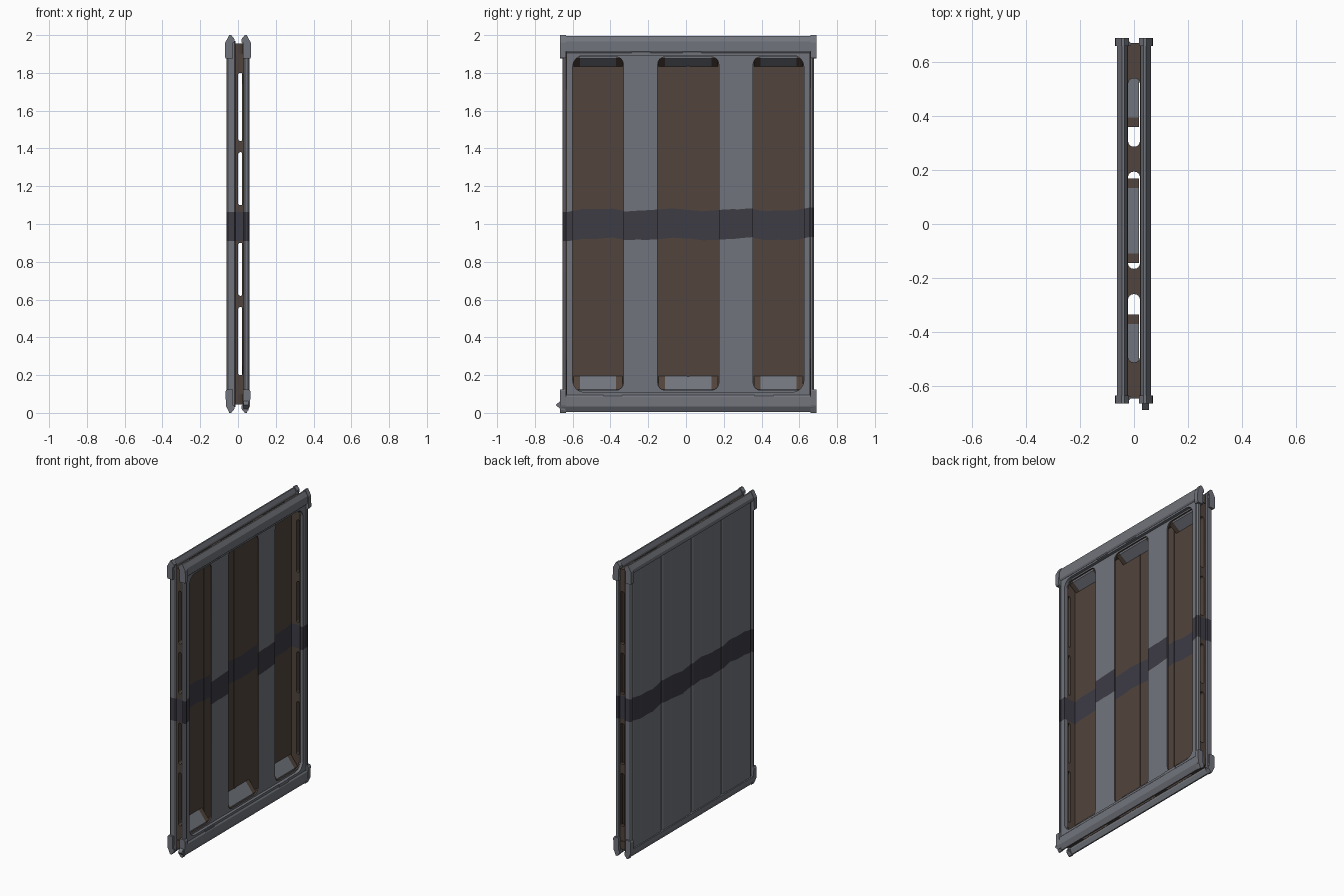
import bpy, bmesh, math
from mathutils import Matrix, Vector

if "Cube" in bpy.data.objects:
    bpy.data.objects.remove(bpy.data.objects["Cube"])

CY = 0.012          # body sits slightly off centre because of one bent corner


def material(name, rgb):
    m = bpy.data.materials.new(name)
    m.diffuse_color = (*rgb, 1)
    m.use_nodes = True
    m.node_tree.nodes["Principled BSDF"].inputs["Base Color"].default_value = m.diffuse_color
    return m


GREY = material("grey_steel", (0.165, 0.175, 0.2))
BROWN = material("rusty_brown", (0.082, 0.058, 0.045))
DARK = material("dark_band", (0.047, 0.045, 0.06))


def wobble(y, z):
    return 0.007 * math.sin(17 * y + 3 * z) + 0.005 * math.sin(41 * y)


def finish(name, bm, mat, inner=None):
    """Cut the painted middle band, colour the faces and link the object."""
    bmesh.ops.remove_doubles(bm, verts=bm.verts, dist=1e-5)
    bmesh.ops.recalc_face_normals(bm, faces=bm.faces)
    zs = [v.co.z for v in bm.verts]
    if min(zs) < 0.92 and max(zs) > 1.08:
        cuts = [((0, 0, z), (0, 0, 1)) for z in (0.92, 1.075)]
        cuts += [((0, i * 0.08, 0), (0, 1, 0)) for i in range(-8, 9)]
        for co, no in cuts:
            bmesh.ops.bisect_plane(bm, geom=bm.verts[:] + bm.edges[:] + bm.faces[:],
                                   plane_co=co, plane_no=no, dist=1e-5)
    bm.normal_update()
    for f in bm.faces:
        c = f.calc_center_median()
        if 0.92 < c.z < 1.075 and all(0.91 < v.co.z < 1.085 for v in f.verts):
            f.material_index = 1
        elif inner and inner(f.normal, c):
            f.material_index = 2
    for v in bm.verts:
        if abs(v.co.z - 0.92) < 1e-4 or abs(v.co.z - 1.075) < 1e-4:
            v.co.z += wobble(v.co.y, v.co.z)
        v.co.y += CY
    me = bpy.data.meshes.new(name)
    bm.to_mesh(me)
    bm.free()
    for m in (mat, DARK, BROWN):
        me.materials.append(m)
    ob = bpy.data.objects.new(name, me)
    bpy.context.collection.objects.link(ob)
    return ob


def rounded(u0, u1, v0, v1, r, n=4):
    pts = []
    for k, (cu, cv) in enumerate([(u1 - r, v1 - r), (u0 + r, v1 - r), (u0 + r, v0 + r), (u1 - r, v0 + r)]):
        for i in range(n + 1):
            a = (k + i / n) * math.pi / 2
            pts.append((cu + r * math.cos(a), cv + r * math.sin(a)))
    return pts


AXES = {"x": ((0, 1, 0), (0, 0, 1), (1, 0, 0)),
        "y": ((0, 0, 1), (1, 0, 0), (0, 1, 0)),
        "z": ((1, 0, 0), (0, 1, 0), (0, 0, 1))}


def plate(name, axis, lo, hi, loops, mat, inner=None):
    """Flat plate with holes: first loop is the outline, the rest are holes."""
    cu = bpy.data.curves.new(name, 'CURVE')
    cu.dimensions, cu.fill_mode = '2D', 'BOTH'
    cu.extrude = (hi - lo) / 2
    for pts in loops:
        s = cu.splines.new('POLY')
        s.points.add(len(pts) - 1)
        for p, (u, v) in zip(s.points, pts):
            p.co = (u, v, 0, 1)
        s.use_cyclic_u = True
    tmp = bpy.data.objects.new(name + "_tmp", cu)
    bpy.context.collection.objects.link(tmp)
    deps = bpy.context.evaluated_depsgraph_get()
    me = bpy.data.meshes.new_from_object(tmp.evaluated_get(deps))
    bpy.data.objects.remove(tmp)
    a = AXES[axis]
    mx = Matrix(a).transposed().to_4x4()
    mx.translation = Vector(a[2]) * (lo + hi) / 2
    bm = bmesh.new()
    bm.from_mesh(me)
    bpy.data.meshes.remove(me)
    bm.transform(mx)
    return finish(name, bm, mat, inner)


def prism(name, axis, lo, hi, prof, mat, flip=(1, 1), inner=None):
    """Extrude a closed profile along an axis."""
    a = [Vector(c) for c in AXES[axis]]
    bm = bmesh.new()
    rings = [[bm.verts.new(a[0] * u * flip[0] + a[1] * v * flip[1] + a[2] * t)
              for u, v in prof] for t in (lo, hi)]
    n = len(prof)
    bm.faces.new(rings[0])
    bm.faces.new(rings[1][::-1])
    for i in range(n):
        j = (i + 1) % n
        bm.faces.new((rings[0][i], rings[0][j], rings[1][j], rings[1][i]))
    return finish(name, bm, mat, inner)


def rect(u0, u1, v0, v1):
    return [(u0, v0), (u1, v0), (u1, v1), (u0, v1)]


# Front face ring with a rounded opening
plate("front_ring", "x", 0.035, 0.054,
      [rect(-0.645, 0.645, 0.05, 1.95), rounded(-0.612, 0.612, 0.11, 1.893, 0.06)], GREY)

# Slatted front plate with three long pockets
pockets = [(-0.612, -0.343), (-0.162, 0.162), (0.343, 0.612)]
plate("front_slats", "x", 0.022, 0.032,
      [rect(-0.64, 0.64, 0.05, 1.95)] + [rounded(a, b, 0.12, 1.885, 0.04) for a, b in pockets],
      GREY, lambda n, c: n.x < 0.5)

# Pocket end ramps, grey in the middle with rusty borders
for i, (a, b) in enumerate(pockets):
    for z0, s, tag in ((0, 1, "bottom"), (2, -1, "top")):
        h = 0.195 if s > 0 else 0.165
        for part, y0, y1, m in (("ramp", a + 0.04, b - 0.04, GREY),
                                ("ramp_side_a", a + 0.005, a + 0.04, BROWN),
                                ("ramp_side_b", b - 0.04, b - 0.005, BROWN)):
            prof = [(z0 + s * z, x) for z, x in ((0.10, -0.036), (h, -0.036), (0.125, 0.018), (0.10, 0.018))]
            prism(f"{tag}_{part}_{i + 1}", "y", y0, y1, prof, m)

# Back planks: grey outside, rusty inside
W = 0.322
for i in range(4):
    c = (i - 1.5) * W
    h = W / 2 - 0.003
    prof = [(-0.038, c - h), (-0.038, c + h), (-0.048, c + h), (-0.053, c + h - 0.012),
            (-0.053, c + 0.07), (-0.055, c + 0.062), (-0.055, c - 0.062), (-0.053, c - 0.07),
            (-0.053, c - h + 0.012), (-0.048, c - h)]
    prism(f"back_plank_{i + 1}", "z", 0.04, 1.96, prof, GREY, inner=lambda n, c: n.x > 0.5)
    if i < 3:
        e = c + W / 2
        prism(f"plank_seam_{i + 1}", "z", 0.05, 1.95, rect(-0.044, -0.034, e - 0.007, e + 0.007), BROWN)

# Rusty core frame: slotted top, bottom and side strips
slots = [(-0.525, -0.272), (-0.178, 0.182), (0.275, 0.528)]
for tag, lo, hi in (("bottom", 0.045, 0.1), ("top", 1.9, 1.955)):
    plate(f"core_{tag}", "z", lo, hi, [rect(-0.036, 0.036, -0.66, 0.66)] +
          [rounded(-0.022, 0.022, a, b, 0.02) for a, b in slots], BROWN)
side_slots = [(0.2, 0.56), (0.62, 0.9), (1.1, 1.38), (1.44, 1.8)]
for tag, lo, hi in (("front", -0.655, -0.618), ("back", 0.618, 0.655)):
    plate(f"core_{tag}_side", "y", lo, hi, [rect(0.09, 1.91, -0.036, 0.036)] +
          [rounded(a, b, 0.0, 0.026, 0.012) for a, b in side_slots], BROWN)

# Outer rails, top and bottom, on both faces
for sx, fx in ((1, "front"), (-1, "rear")):
    for top in (True, False):
        prof = [(0.095, 0.034), (0.095, 0.055), (0.085, 0.062), (0.035, 0.063),
                (0.004, 0.045), (0.004, 0.036), (0.032, 0.024), (0.06, 0.024), (0.06, 0.034)]
        if sx < 0:
            prof = [(min(z, 0.06), x) for z, x in prof[1:-1]]
        if top:
            prof = [(2 - z, x) for z, x in prof]
        prism(f"{fx}_{'top' if top else 'bottom'}_rail", "y", -0.668, 0.668, prof, GREY, (1, sx))
    # Side rails
    xi = 0.030 if sx > 0 else 0.012
    for sy, ty in ((1, "right"), (-1, "left")):
        prof = [(xi, 0.650), (xi, 0.660), (xi + 0.006, 0.666), (0.052, 0.666), (0.060, 0.658), (0.060, 0.648)]
        prism(f"{fx}_{ty}_rail", "z", 0.03, 1.97, prof, GREY, (sx, sy))
        # Corner caps
        for top in (True, False):
            z = [0.0, 0.022, 0.04, 0.115, 0.125]
            xo = 0.07 if top else 0.066
            prof = [(z[4], 0.026), (z[4], xo - 0.006), (z[3], xo), (z[2], xo - 0.002),
                    (z[0], 0.046), (z[0], 0.036), (z[1], 0.018), (z[2], 0.018), (z[2], 0.026)]
            if top:
                prof = [(2 - a, b) for a, b in prof]
            y0, y1 = sorted((sy * 0.648, sy * 0.678))
            prism(f"{fx}_{ty}_{'top' if top else 'bottom'}_cap", "y", y0, y1, prof, GREY, (1, sx))

# Bent tip at one lower corner
prism("bent_corner", "x", 0.03, 0.056, [(-0.65, 0.012), (-0.672, 0.016), (-0.702, 0.042), (-0.675, 0.065)], GREY)
# Raised weld lugs on the ring
for y, z in ((-0.40, 0.09), (0.40, 0.10), (-0.25, 1.91), (0.02, 1.91)):
    prism("weld_lug", "x", 0.05, 0.058, rect(y - 0.05, y + 0.05, z - 0.01, z + 0.01), GREY)
